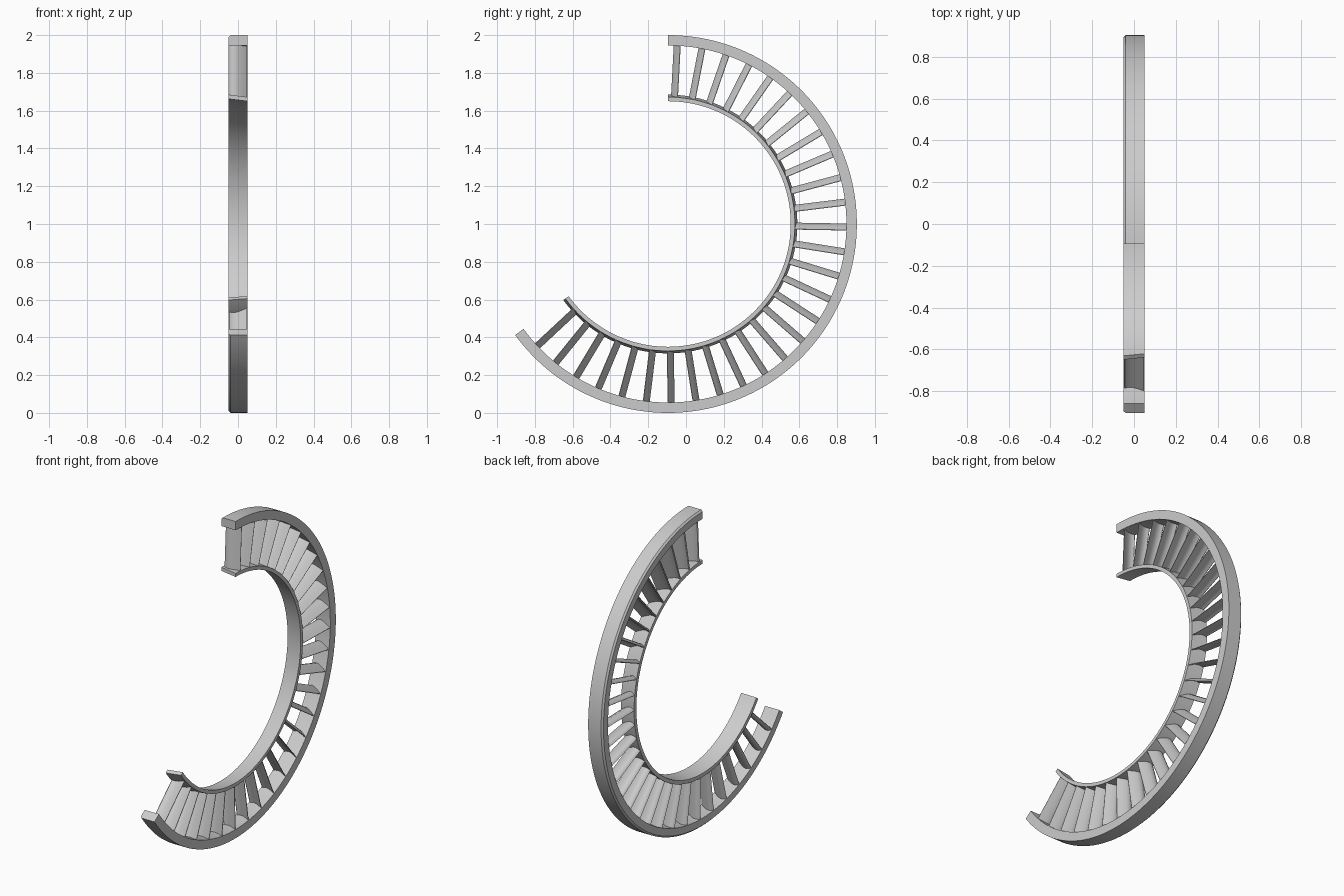
import bpy, bmesh
from math import sin, cos, radians

cube = bpy.data.objects.get("Cube")
if cube:
    bpy.data.objects.remove(cube, do_unlink=True)

CENTRE_Y, CENTRE_Z = -0.0955, 1.0
SWEEP = 234          # degrees of arc, starting at the top
BLADES = 29
FIRST, STEP = 3.0, 8.0

metal = bpy.data.materials.new("grey metal")
metal.use_nodes = True
GREY = (0.6, 0.6, 0.6, 1)
metal.diffuse_color = GREY
metal.node_tree.nodes["Principled BSDF"].inputs["Base Color"].default_value = GREY


def polar(x, r, angle, t=0.0):
    """Point at radius r, turned from the top towards the back, shifted by t along the tangent."""
    s, c = sin(radians(angle)), cos(radians(angle))
    return (x, CENTRE_Y + r * s + t * c, CENTRE_Z + r * c - t * s)


def loft(name, sections, angle):
    """Solid skinned through a list of closed sections, with capped ends."""
    bm = bmesh.new()
    rows = [[bm.verts.new(p) for p in sec] for sec in sections]
    n = len(rows[0])
    for a, b in zip(rows, rows[1:]):
        for i in range(n):
            j = (i + 1) % n
            bm.faces.new((a[i], a[j], b[j], b[i]))
    bm.faces.new(rows[0][::-1])
    bm.faces.new(rows[-1])
    bmesh.ops.recalc_face_normals(bm, faces=bm.faces)
    mesh = bpy.data.meshes.new(name)
    bm.to_mesh(mesh)
    bm.free()
    mesh.materials.append(metal)
    obj = bpy.data.objects.new(name, mesh)
    bpy.context.collection.objects.link(obj)
    bpy.ops.object.select_all(action='DESELECT')
    obj.select_set(True)
    bpy.context.view_layer.objects.active = obj
    bpy.ops.object.shade_smooth_by_angle(angle=radians(angle))
    return obj


def ring(name, profile):
    steps = SWEEP // 2
    loft(name, [[polar(x, r, SWEEP * i / steps) for x, r in profile]
                for i in range(steps + 1)], 25)


# Outer shroud with a chamfered front edge, and slightly conical inner shroud
ring("outer_ring", [(-0.05, 0.945), (-0.05, 0.99), (-0.04, 1.0), (0.05, 1.0), (0.05, 0.945)])
ring("inner_ring", [(-0.05, 0.662), (-0.05, 0.685), (0.05, 0.672), (0.05, 0.65)])

# Cambered vane section: convex side, then concave side (axial, tangential)
convex = [(-0.049, -0.004), (-0.044, -0.011), (-0.033, -0.017), (-0.018, -0.019),
          (0.0, -0.014), (0.024, -0.001), (0.048, 0.015)]
concave = [(0.047, 0.018), (0.022, 0.006), (0.0, -0.003), (-0.018, -0.006),
           (-0.033, -0.004), (-0.044, 0.0)]

for k in range(BLADES):
    angle = FIRST + STEP * k
    loft(f"vane_{k + 1:02d}",
         [[polar(x, r, angle, t) for x, t in convex + concave] for r in (0.668, 0.96)], 40)
